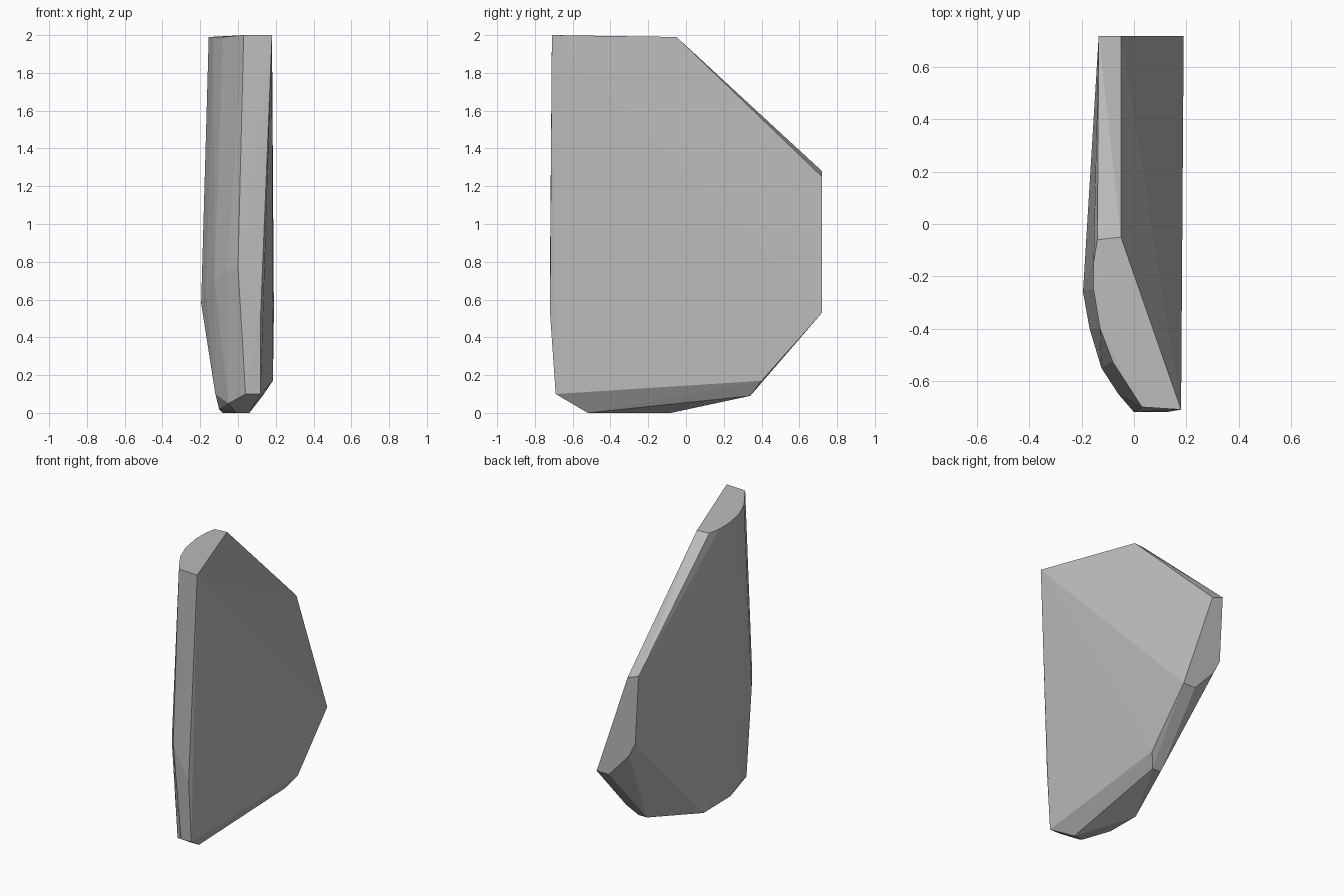
import bpy
import bmesh
from math import radians

default_cube = bpy.data.objects.get("Cube")
if default_cube:
    bpy.data.objects.remove(default_cube, do_unlink=True)


def flat_material(name, value):
    """One plain grey material."""
    material = bpy.data.materials.new(name)
    material.use_nodes = True
    colour = (value, value, value, 1.0)
    material.diffuse_color = colour
    shader = material.node_tree.nodes["Principled BSDF"]
    shader.inputs["Base Color"].default_value = colour
    return material


def convex_solid(name, sections, material):
    """Wrap a set of cross-section outlines in one tight faceted skin."""
    mesh_builder = bmesh.new()
    for outline in sections:
        for corner in outline:
            mesh_builder.verts.new(corner)
    hull = bmesh.ops.convex_hull(mesh_builder, input=mesh_builder.verts)
    unused = set(hull["geom_interior"]) | set(hull["geom_unused"])
    loose = [item for item in unused if isinstance(item, bmesh.types.BMVert)]
    bmesh.ops.delete(mesh_builder, geom=loose, context="VERTS")
    bmesh.ops.dissolve_limit(mesh_builder, angle_limit=radians(1),
                             verts=mesh_builder.verts, edges=mesh_builder.edges)
    bmesh.ops.recalc_face_normals(mesh_builder, faces=mesh_builder.faces)
    mesh = bpy.data.meshes.new(name)
    mesh_builder.to_mesh(mesh)
    mesh_builder.free()
    mesh.materials.append(material)
    solid = bpy.data.objects.new(name, mesh)
    bpy.context.collection.objects.link(solid)
    return solid


# Flat top: straight on one side, rounded on the other
top_outline = [
    (.18, -.71, 2), (.03, -.70, 2), (-.08, -.53, 1.99), (-.13, -.4, 1.99),
    (-.155, -.25, 1.99), (-.155, -.15, 1.99), (-.14, -.06, 1.99), (-.05, -.05, 1.99),
]

# Upright back end, tapering towards its lower corner
back_outline = [
    (-.05, .72, 1.25), (-.135, .72, 1.28), (-.11, .72, .8),
    (-.06, .72, .7), (.095, .72, .53), (.19, .72, .53),
]

# Widest belt around the rounded front
belt_outline = [
    (.12, -.72, .53), (-.0, -.72, .77), (-.06, -.65, .75),
    (-.125, -.55, .7), (-.17, -.4, .63), (-.195, -.26, .58),
]

# Rounded lower rim rising to the back corner
lower_rim = [
    (.12, -.69, .1), (.04, -.69, .1), (-.05, -.6, .05),
    (-.12, -.45, .1), (-.1, -.35, .02), (.185, .4, .17),
]

# Narrow underside
underside = [
    (.06, -.52, 0), (-.01, -.52, 0), (-.08, -.08, 0),
    (.13, .34, .09), (.065, .34, .09),
]

stone_grey = flat_material("stone grey", .5)
convex_solid("faceted_slab",
             [top_outline, back_outline, belt_outline, lower_rim, underside],
             stone_grey)
